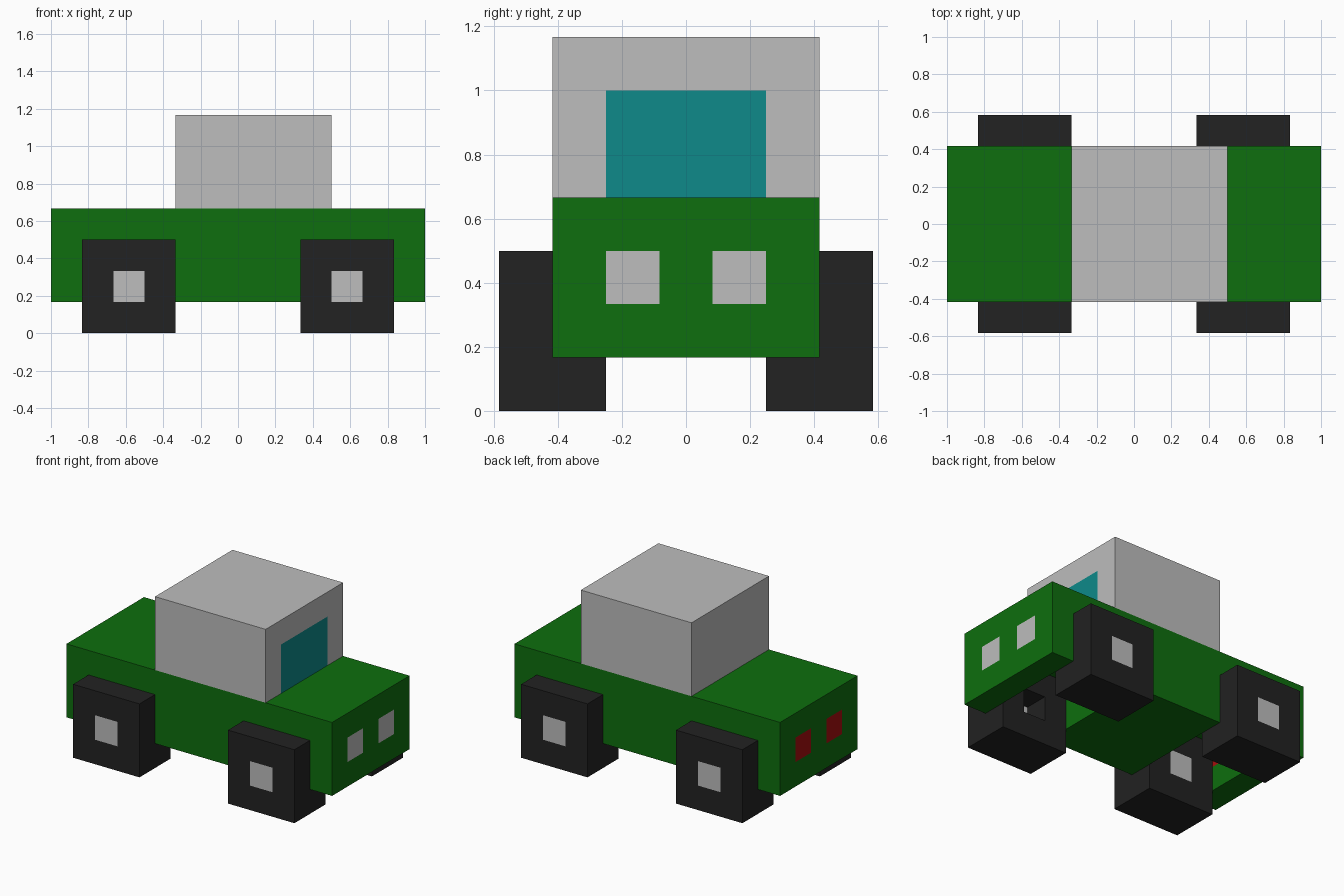
import bpy, bmesh
from mathutils import Vector

if "Cube" in bpy.data.objects:
    bpy.data.objects.remove(bpy.data.objects["Cube"], do_unlink=True)

U = 1 / 6  # the block size everything snaps to


def material(name, rgb):
    m = bpy.data.materials.new(name)
    m.use_nodes = True
    m.diffuse_color = (*rgb, 1)
    m.node_tree.nodes["Principled BSDF"].inputs["Base Color"].default_value = (*rgb, 1)
    return m


GREEN = material("body green", (0.0044, 0.156, 0.0044))
GREY = material("light grey", (0.509, 0.509, 0.509))
BLACK = material("tyre black", (0.016, 0.016, 0.016))
TEAL = material("window teal", (0.0044, 0.254, 0.254))
RED = material("tail light red", (0.38, 0.0044, 0.0044))


def prism(profile, y0, y1):
    """Extrude an x-z outline (in blocks) from y0 to y1."""
    bm = bmesh.new()
    face = bm.faces.new([bm.verts.new((x * U, y0 * U, z * U)) for x, z in profile])
    moved = bmesh.ops.extrude_face_region(bm, geom=[face])["geom"]
    verts = [g for g in moved if isinstance(g, bmesh.types.BMVert)]
    bmesh.ops.translate(bm, verts=verts, vec=(0, (y1 - y0) * U, 0))
    bmesh.ops.recalc_face_normals(bm, faces=bm.faces)
    return bm


def rect(x0, x1, z0, z1):
    return [(x0, z0), (x1, z0), (x1, z1), (x0, z1)]


def cut(bm, axis, places):
    """Slice the faces at the given block positions along an axis."""
    normal = Vector([float(i == axis) for i in range(3)])
    for p in places:
        geom = bm.verts[:] + bm.edges[:] + bm.faces[:]
        bmesh.ops.bisect_plane(bm, geom=geom, plane_co=normal * p * U,
                               plane_no=normal, dist=1e-5)


def finish(bm, name, mats, rule):
    """Colour faces by rule(centre in blocks, normal) and make the object."""
    bm.normal_update()
    for f in bm.faces:
        f.material_index = rule(f.calc_center_median() / U, f.normal)
    mesh = bpy.data.meshes.new(name)
    bm.to_mesh(mesh)
    bm.free()
    for m in mats:
        mesh.materials.append(m)
    bpy.context.collection.objects.link(bpy.data.objects.new(name, mesh))


# Body: side outline with two wheel channels, lights on both end walls
outline = [(-6, 1), (-5, 1), (-5, 3), (-2, 3), (-2, 1), (2, 1),
           (2, 3), (5, 3), (5, 1), (6, 1), (6, 4), (-6, 4)]
body = prism(outline, -2.5, 2.5)
cut(body, 1, (-1.5, -0.5, 0.5, 1.5))
cut(body, 2, (2, 3))


def light_rule(c, n):
    lit = abs(n.x) > 0.9 and abs(c.x) > 4.5 and 0.5 < abs(c.y) < 1.5 and 2 < c.z < 3
    return (1 if c.x > 0 else 2) if lit else 0


finish(body, "body", [GREEN, GREY, RED], light_rule)

# Cabin with a windscreen
cabin = prism(rect(-2, 3, 4, 7), -2.5, 2.5)
cut(cabin, 1, (-1.5, 1.5))
cut(cabin, 2, (6,))
finish(cabin, "cabin", [GREY, TEAL],
       lambda c, n: int(n.x > 0.9 and abs(c.y) < 1.5 and c.z < 6))

# Square wheels with hubs; one hub is hollow on its inner side
for side, sy in (("right", -1), ("left", 1)):
    for end, cx in (("front", 3.5), ("rear", -3.5)):
        wheel = prism(rect(cx - 1.5, cx + 1.5, 0, 3), 1.5 * sy, 3.5 * sy)
        cut(wheel, 0, (cx - 0.5, cx + 0.5))
        cut(wheel, 2, (1, 2))

        def in_hub(c):
            return abs(c.x - cx) < 0.3 and abs(c.z - 1.5) < 0.3

        if cx > 0 and sy < 0:
            inner = [f for f in wheel.faces if in_hub(f.calc_center_median() / U)
                     and f.normal.y > 0.9]
            new = bmesh.ops.extrude_face_region(wheel, geom=inner)["geom"]
            bmesh.ops.delete(wheel, geom=[f for f in inner if f.is_valid], context="FACES_ONLY")
            bmesh.ops.translate(wheel, vec=(0, -U, 0),
                                verts=[g for g in new if isinstance(g, bmesh.types.BMVert)])
            bmesh.ops.recalc_face_normals(wheel, faces=wheel.faces)
        finish(wheel, f"{end}_{side}_wheel", [BLACK, GREY],
               lambda c, n: int(abs(n.y) > 0.9 and in_hub(c)))
